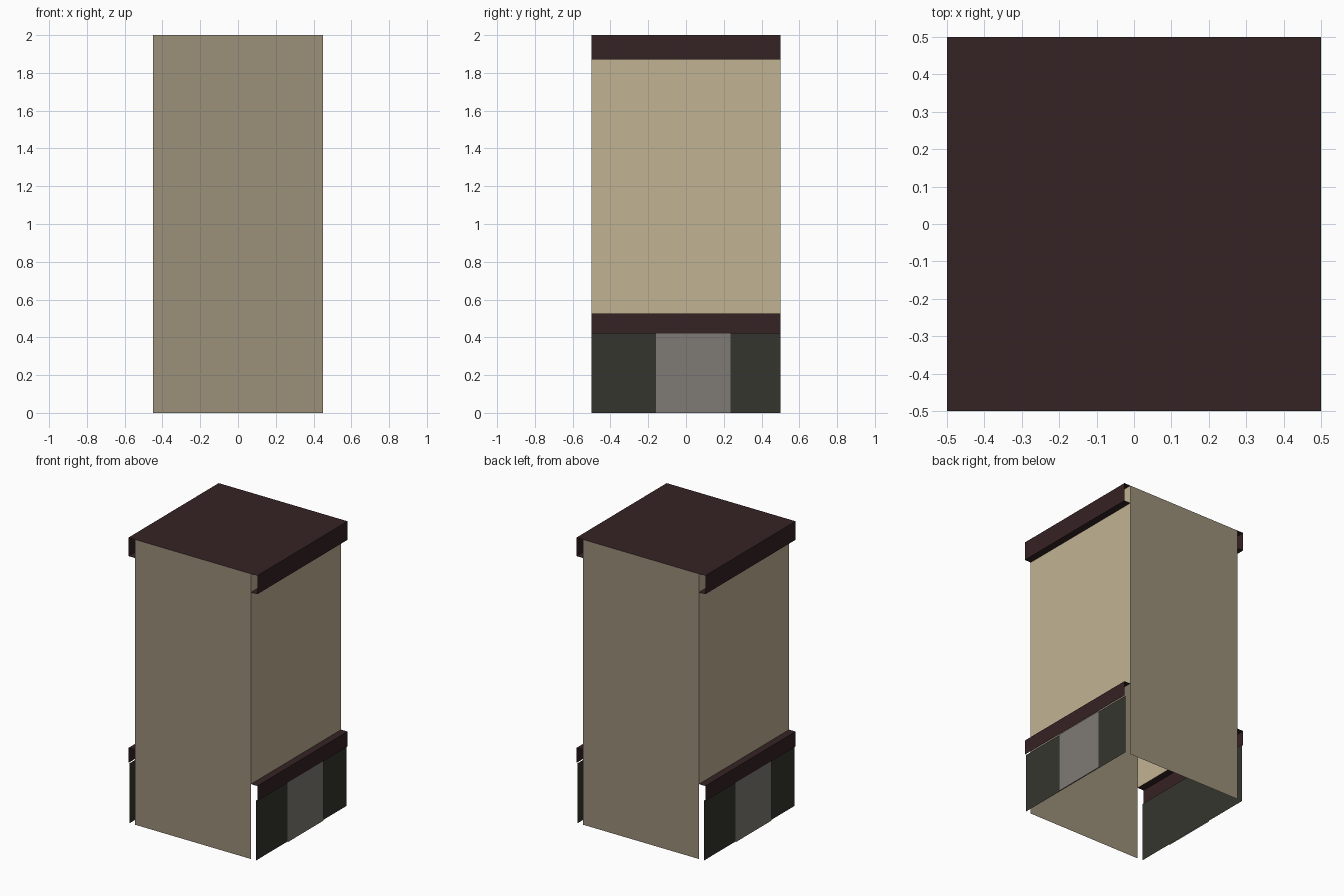
import bpy
from mathutils import Matrix
from math import pi

cube = bpy.data.objects.get("Cube")
if cube:
    bpy.data.objects.remove(cube, do_unlink=True)


def make_material(name, rgb):
    """Flat material from 0-255 display values, stored as linear."""
    lin = [((c / 255 + 0.055) / 1.055) ** 2.4 for c in rgb] + [1.0]
    mat = bpy.data.materials.new(name)
    mat.use_nodes = True
    mat.diffuse_color = lin
    mat.node_tree.nodes["Principled BSDF"].inputs["Base Color"].default_value = lin
    return mat


side_tan = make_material("light tan", (193, 179, 148))
end_tan = make_material("dark tan", (155, 144, 121))
maroon = make_material("dark maroon", (53, 34, 35))
shop_dark = make_material("charcoal green", (53, 53, 46))
door_grey = make_material("warm grey", (127, 122, 117))

DEPTH, WALL, EDGE, TOP = 0.5, 0.45, 0.5, 2.0
SILL, LEDGE, EAVE = 0.42, 0.525, 1.87


def sheet(name, profile, y0, y1, mat, turn=0.0):
    """Sweep an open (x, z) profile along y, then turn it about z."""
    n = len(profile)
    verts = [(x, y, z) for y in (y0, y1) for x, z in profile]
    faces = [(i, i + n, i + n + 1, i + 1) for i in range(n - 1)]
    mesh = bpy.data.meshes.new(name)
    mesh.from_pydata(verts, [], faces)
    mesh.transform(Matrix.Rotation(turn, 4, "Z"))
    mesh.materials.append(mat)
    obj = bpy.data.objects.new(name, mesh)
    bpy.context.collection.objects.link(obj)
    return obj


# Flat roof
sheet("roof", [(EDGE, TOP), (-EDGE, TOP)], -DEPTH, DEPTH, maroon)

# Blank end walls
for name, turn in (("front_wall", -pi / 2), ("back_wall", pi / 2)):
    sheet(name, [(DEPTH, TOP), (DEPTH, 0)], -WALL, WALL, end_tan, turn)

# Two identical shop sides, half a turn apart
for side, turn in (("left", 0.0), ("right", pi)):
    # Upper wall, open behind the shopfront
    sheet(side + "_wall", [(WALL, TOP), (WALL, LEDGE)], -DEPTH, DEPTH, side_tan, turn)
    # Eave band, open at its ends
    sheet(side + "_eave", [(EDGE, TOP), (EDGE, EAVE), (WALL, EAVE)],
          -DEPTH, DEPTH, maroon, turn)
    # Ledge above the shopfront
    sheet(side + "_ledge", [(WALL, LEDGE), (EDGE, LEDGE), (EDGE, SILL)],
          -DEPTH, DEPTH, maroon, turn)
    # Shopfront panel and door plate
    sheet(side + "_shopfront", [(0.49, SILL), (0.49, 0)], -DEPTH, DEPTH, shop_dark, turn)
    sheet(side + "_door", [(0.497, SILL), (0.497, 0)], -0.16, 0.235, door_grey, turn)
